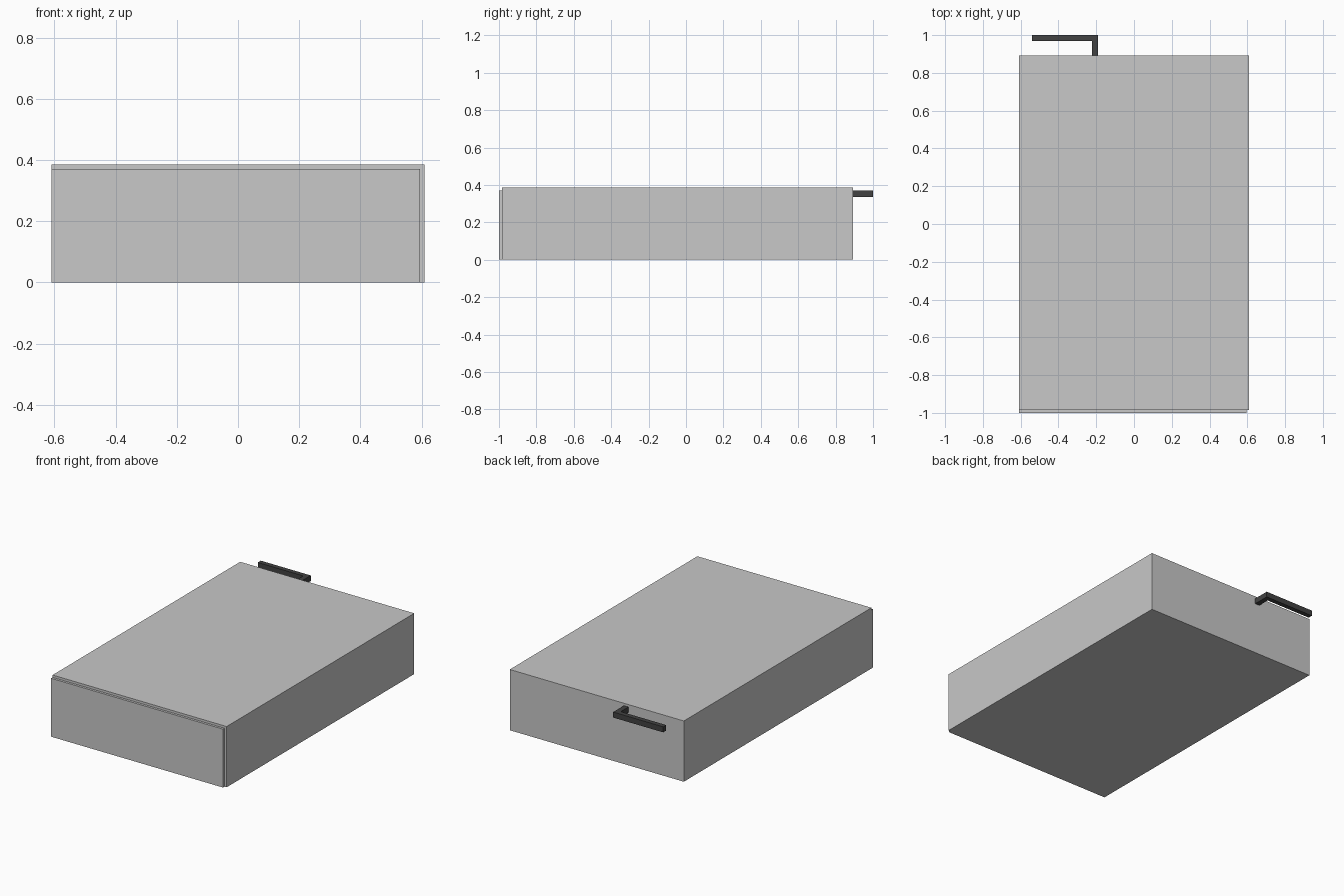
import bpy

if "Cube" in bpy.data.objects:
    bpy.data.objects.remove(bpy.data.objects["Cube"])


def material(name, rgb):
    m = bpy.data.materials.new(name)
    m.diffuse_color = (*rgb, 1.0)
    m.use_nodes = True
    m.node_tree.nodes["Principled BSDF"].inputs["Base Color"].default_value = m.diffuse_color
    return m


def box(name, lo, hi, mat):
    """Axis-aligned box between two corners."""
    bpy.ops.mesh.primitive_cube_add(size=1)
    ob = bpy.context.object
    ob.name = name
    ob.location = [(a + b) / 2 for a, b in zip(lo, hi)]
    ob.scale = [b - a for a, b in zip(lo, hi)]
    bpy.ops.object.transform_apply(location=True, rotation=False, scale=True)
    ob.data.materials.append(mat)
    return ob


grey = material("light grey", (0.58, 0.58, 0.58))
dark = material("dark grey", (0.055, 0.055, 0.055))

# Main case and the slightly smaller front panel
box("case", (-0.61, -0.985, 0.0), (0.61, 0.893, 0.385), grey)
box("front_panel", (-0.61, -1.0, 0.0), (0.595, -0.985, 0.37), grey)

# L-shaped handle on the back
box("handle_stem", (-0.222, 0.893, 0.335), (-0.19, 0.97, 0.37), dark)
box("handle_bar", (-0.54, 0.97, 0.335), (-0.19, 1.0, 0.37), dark)
